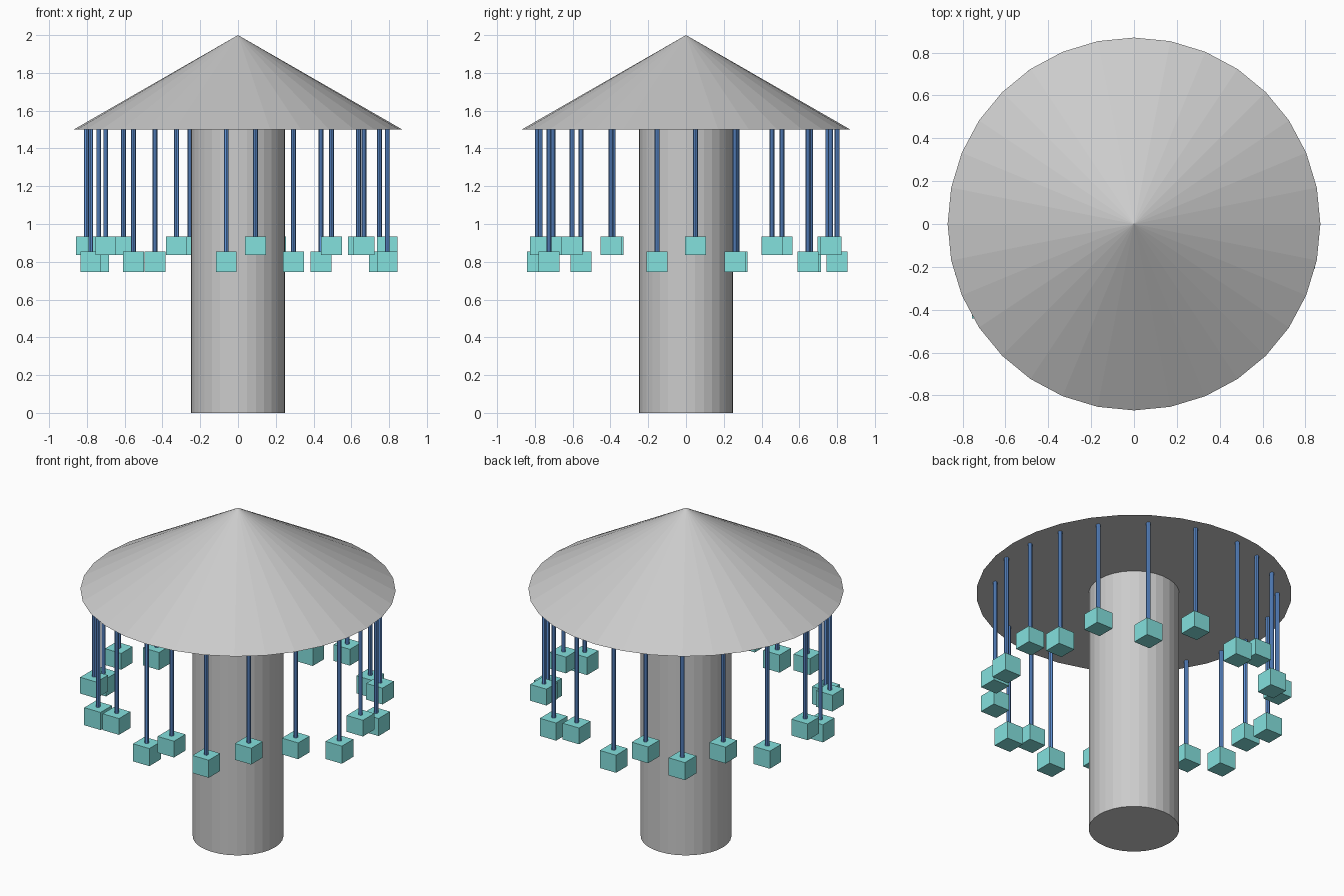
import bpy

if "Cube" in bpy.data.objects:
    bpy.data.objects.remove(bpy.data.objects["Cube"])

def material(name, rgb):
    m = bpy.data.materials.new(name)
    m.diffuse_color = (*rgb, 1)
    m.use_nodes = True
    m.node_tree.nodes["Principled BSDF"].inputs["Base Color"].default_value = m.diffuse_color
    return m

blue = material("pole_blue", (0.13, 0.32, 0.75))
aqua = material("seat_aqua", (0.23, 0.75, 0.73))

def finish(name, mat=None):
    ob = bpy.context.object
    ob.name = name
    if mat:
        ob.data.materials.append(mat)
    return ob

# central column
bpy.ops.mesh.primitive_cylinder_add(vertices=32, radius=0.25, depth=1.5, location=(0, 0, 0.75))
finish("column")

# conical roof
bpy.ops.mesh.primitive_cone_add(vertices=32, radius1=0.87, radius2=0, depth=0.5, location=(0, 0, 1.75))
finish("roof")

# hanging seats: slightly uneven ring, alternating high and low
spots = [(0.667, -0.397), (0.79, -0.153), (0.79, 0.05), (0.749, 0.259), (0.638, 0.455),
         (0.439, 0.646), (0.2, 0.767), (-0.073, 0.8), (-0.254, 0.751), (-0.439, 0.661),
         (-0.606, 0.508), (-0.737, 0.27), (-0.803, 0.0), (-0.78, -0.18), (-0.7, -0.385),
         (-0.553, -0.556), (-0.325, -0.704), (-0.062, -0.788), (0.093, -0.772),
         (0.294, -0.725), (0.495, -0.603)]
for i, (x, y) in enumerate(spots):
    low, high = ((0.835, 0.934), (0.747, 0.854))[i % 2]
    bpy.ops.mesh.primitive_cube_add(size=1, location=(x, y, (low + high) / 2))
    seat = finish(f"seat_{i + 1}", aqua)
    seat.scale = (0.11, 0.11, high - low)
    bottom = high - 0.02
    bpy.ops.mesh.primitive_cylinder_add(vertices=8, radius=0.0125, depth=1.5 - bottom,
                                        location=(x, y, (1.5 + bottom) / 2))
    finish(f"pole_{i + 1}", blue)
